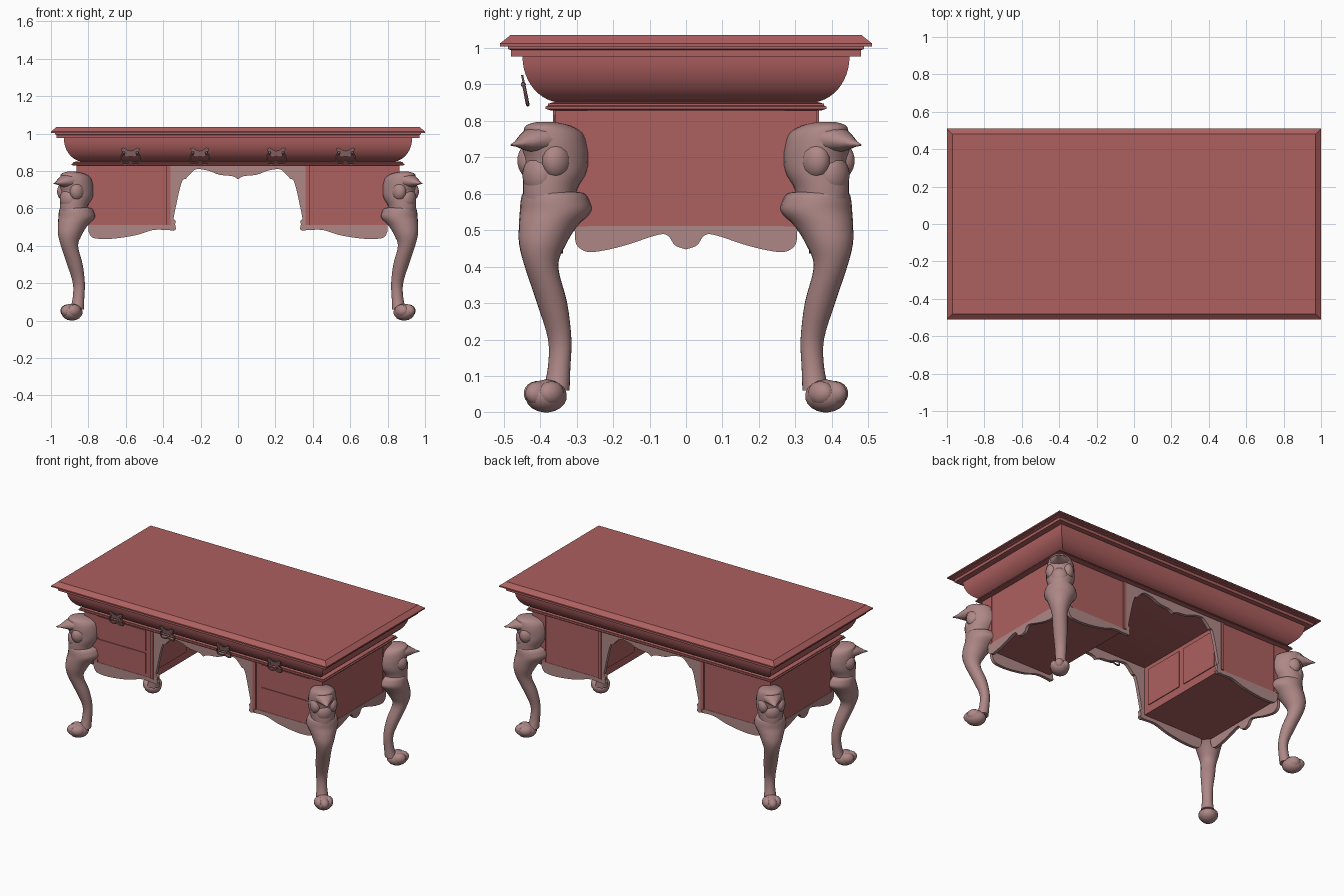
import bpy, bmesh
from math import sin, cos, pi
from mathutils import Vector, Matrix

if "Cube" in bpy.data.objects:
    bpy.data.objects.remove(bpy.data.objects["Cube"])


def material(name, col):
    m = bpy.data.materials.new(name)
    m.diffuse_color = (*col, 1)
    m.use_nodes = True
    m.node_tree.nodes["Principled BSDF"].inputs["Base Color"].default_value = m.diffuse_color
    return m


RED = material("red_wood", (0.42, 0.115, 0.115))
CARVED = material("carved_wood", (0.42, 0.245, 0.24))
METAL = material("dull_metal", (0.26, 0.14, 0.14))


def finish(name, bm, mat, angle=None):
    bmesh.ops.recalc_face_normals(bm, faces=bm.faces)
    me = bpy.data.meshes.new(name)
    bm.to_mesh(me)
    bm.free()
    me.materials.append(mat)
    ob = bpy.data.objects.new(name, me)
    bpy.context.collection.objects.link(ob)
    if angle:
        bpy.context.view_layer.objects.active = ob
        ob.select_set(True)
        bpy.ops.object.shade_smooth_by_angle(angle=angle)
        ob.select_set(False)
    return ob


def spline(pts, n=5):
    """Catmull-Rom through tuples of any length."""
    v = [Vector(p) for p in pts]
    out = []
    for i in range(len(v) - 1):
        a, b, c, d = v[max(i - 1, 0)], v[i], v[i + 1], v[min(i + 2, len(v) - 1)]
        for k in range(n):
            t = k / n
            out.append(0.5 * (2 * b + (c - a) * t + (2 * a - 5 * b + 4 * c - d) * t**2
                              + (3 * b - a - 3 * c + d) * t**3))
    return [tuple(p) for p in out + [v[-1]]]


def loft(bm, rings):
    rows = [[bm.verts.new(p) for p in r] for r in rings]
    n = len(rows[0])
    for a, b in zip(rows, rows[1:]):
        for i in range(n):
            bm.faces.new((a[i], a[(i + 1) % n], b[(i + 1) % n], b[i]))
    bm.faces.new(rows[0])
    bm.faces.new(rows[-1])


def box(bm, x0, x1, y0, y1, z0, z1):
    loft(bm, [[(x0, y0, z), (x1, y0, z), (x1, y1, z), (x0, y1, z)] for z in (z0, z1)])


def plate(bm, outline, to3d, a, b):
    """Flat outline (u, z) given thickness between depths a and b."""
    loft(bm, [[to3d(u, z, d) for u, z in outline] for d in (a, b)])


def moulding(name, profile, dx, mat):
    bm = bmesh.new()
    loft(bm, [[(sx * (y + dx), sy * y, z) for sx, sy in ((-1, -1), (1, -1), (1, 1), (-1, 1))]
              for y, z in profile])
    return finish(name, bm, mat, 0.5)


# Desk top: waist moulding, swelling frieze, bevelled slab
moulding("waist_moulding", [(.372, .828), (.385, .832), (.385, .838), (.378, .841), (.378, .846),
                            (.36, .851)], .505, RED)
moulding("frieze", [(.34 + .108 * sin(t * pi / 24), .975 - .126 * cos(t * pi / 24))
                    for t in range(13)], .483, RED)
moulding("top_slab", [(.48, .975), (.48, .993), (.488, .996), (.488, 1.003), (.51, 1.003),
                      (.51, 1.011), (.486, 1.03), (.481, 1.035)], .49, RED)

# Pedestals with pilasters and raised panels
for s, side in ((-1, "left"), (1, "right")):
    bm = bmesh.new()
    X = lambda a, b: sorted((s * a, s * b))
    box(bm, *X(.365, .86), -.355, .355, .51, .83)
    for sy in (-1, 1):
        box(bm, *X(.362, .382), *sorted((sy * .34, sy * .364)), .51, .83)
        box(bm, *X(.77, .863), *sorted((sy * .27, sy * .358)), .51, .83)
    finish(side + "_pedestal", bm, RED)
    bm = bmesh.new()
    for z in (.53, .68):
        box(bm, *X(.42, .775), -.36, -.34, z, z + .135)
    finish(side + "_drawers", bm, RED)
    bm = bmesh.new()
    for y in (-.30, .02):
        box(bm, *X(.36, .38), y, y + .28, .56, .80)
    finish(side + "_kneehole_panels", bm, RED)

# Kneehole apron and pedestal skirts, front and back
half = spline([(0, .755), (.03, .772), (.10, .78), (.16, .802), (.22, .81), (.25, .79), (.28, .757)], 4)
half += spline([(.295, .755), (.31, .71), (.33, .62), (.345, .545)], 4)
half += [(.332, .53), (.338, .51), (.33, .49), (.345, .48), (.366, .485), (.366, .832)]
apron = [(-x, z) for x, z in half[:0:-1]] + half
skirt = spline([(.335, .49), (.36, .483), (.45, .485), (.54, .458), (.64, .441), (.72, .436),
                (.78, .445), (.80, .48)], 4) + [(.80, .511), (.335, .511)]
for sy, end in ((-1, "front"), (1, "back")):
    bm = bmesh.new()
    plate(bm, apron, lambda u, z, d: (u, sy * d, z), .338, .36)
    finish(end + "_apron", bm, CARVED, 0.5)
    bm = bmesh.new()
    for sx in (-1, 1):
        plate(bm, skirt, lambda u, z, d: (sx * u, sy * d, z), .337, .357)
    finish(end + "_skirts", bm, CARVED, 0.5)

# Side skirts
half = spline([(0, .447), (.03, .458), (.05, .485), (.08, .486), (.16, .46), (.22, .445), (.27, .44),
               (.30, .46), (.305, .5)], 4) + [(.305, .511)]
outline = [(-y, z) for y, z in half[:0:-1]] + half
for sx, side in ((-1, "left"), (1, "right")):
    bm = bmesh.new()
    plate(bm, outline, lambda u, z, d: (sx * d, u, z), .842, .862)
    finish(side + "_skirt", bm, CARVED, 0.5)

# Carved cabriole legs, in the diagonal plane of each corner:
# (centre, depth radius, width radius, z)
SHIN = [(.356, .036, .038, .06), (.348, .03, .032, .12), (.346, .03, .034, .20),
        (.367, .041, .042, .30), (.396, .046, .046, .40), (.393, .066, .062, .46),
        (.378, .082, .078, .51), (.358, .1, .095, .55), (.359, .096, .092, .58),
        (.363, .086, .082, .600), (.37, .06, .06, .606)]
HEAD = [(.373, .074, .07, .56), (.373, .076, .072, .61), (.36, .09, .082, .655), (.356, .093, .084, .69),
        (.360, .096, .082, .73), (.365, .088, .074, .765), (.378, .066, .055, .786), (.385, .025, .025, .796)]
N = 24


def leg(sx, sy, name):
    def P(a, b, z):  # a along the diagonal, b across it
        return (sx * (.505 + a * .7071 - b * .7071), sy * (a * .7071 + b * .7071), z)

    def ball(bm, a, b, z, ra, rb, rz):
        loft(bm, [[P(a + ra * sin(t) * cos(2 * pi * i / 14), b + rb * sin(t) * sin(2 * pi * i / 14),
                     z - rz * cos(t)) for i in range(14)] for t in [.1 + (pi - .2) * k / 9 for k in range(10)]])

    def column(prof):
        bm = bmesh.new()
        loft(bm, [[P(c * 1.4142 + d * cos(2 * pi * i / N), w * sin(2 * pi * i / N), z)
                   for i in range(N)] for c, d, w, z in spline(prof, 4)])
        return bm
    finish(name + "_leg", column(SHIN), CARVED, 0.9)
    # head with cheeks, jaw and pointed beak
    bm = column(HEAD)
    for s in (-1, 1):
        ball(bm, .55, s * .048, .69, .045, .035, .05)
    ball(bm, .572, 0, .65, .036, .05, .055)
    beak = [(.53, .072, .042, .748), (.59, .054, .036, .748), (.625, .032, .022, .742),
            (.65, .016, .01, .737), (.678, .002, .002, .733)]
    loft(bm, [[P(a, w * cos(2 * pi * i / 12), z + h * sin(2 * pi * i / 12)) for i in range(12)]
              for a, w, h, z in beak])
    finish(name + "_leg_head", bm, CARVED, 0.9)
    # paw with toes
    bm = bmesh.new()
    ball(bm, .542, 0, .045, .062, .054, .045)
    for a, b in ((.572, 0), (.55, .028), (.55, -.028)):
        ball(bm, a, b, .052, .042, .03, .034)
    finish(name + "_foot", bm, CARVED, 0.9)


for sx, side in ((-1, "left"), (1, "right")):
    for sy, end in ((-1, "front"), (1, "back")):
        leg(sx, sy, end + "_" + side)

# Drawer pulls: shaped back plate, rosettes and a hanging bail
half = [(0, .022), (.018, .028), (.035, .040), (.05, .036), (.046, .02), (.03, .01), (.034, -.004),
        (.02, -.012), (0, -.006)]
outline = half + [(-x, z) for x, z in half[-2:0:-1]]
for k, x in enumerate((-.575, -.205, .205, .575)):
    bm = bmesh.new()
    tilt = lambda u, z, d: (x + u, -.441 - .2 * z + d, .885 + z)
    plate(bm, outline, tilt, -.003, .003)
    path = spline([(-.036, .012), (-.05, -.012), (-.044, -.038), (-.02, -.041), (0, -.033),
                   (.02, -.041), (.044, -.038), (.05, -.012), (.036, .012)], 3)
    for (a, za), (b, zb) in zip(path, path[1:]):
        p, q = Vector(tilt(a, za, -.001)), Vector(tilt(b, zb, -.001))
        m = Matrix.Translation((p + q) / 2) @ (q - p).to_track_quat('Z', 'Y').to_matrix().to_4x4()
        bmesh.ops.create_cone(bm, cap_ends=True, segments=8, radius1=.005, radius2=.005,
                              depth=(q - p).length * 1.15, matrix=m)
    for u in (-.036, .036):
        bmesh.ops.create_uvsphere(bm, u_segments=10, v_segments=6, radius=.007,
                                  matrix=Matrix.Translation(tilt(u, .014, -.002)))
    finish("drawer_pull_%d" % (k + 1), bm, METAL, 0.7)
